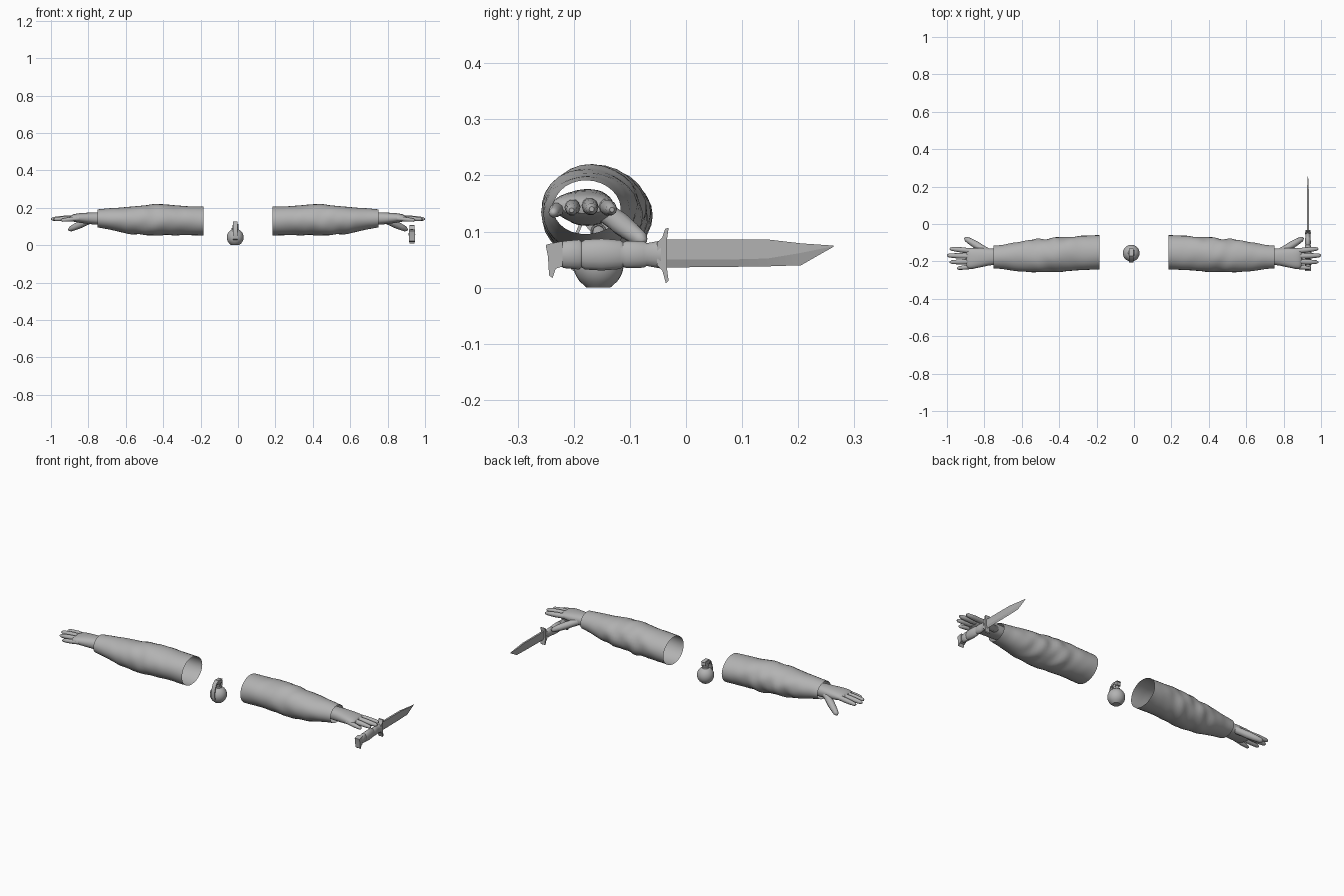
import bpy, bmesh
from math import sin, cos, pi, exp
from mathutils import Vector

if "Cube" in bpy.data.objects:
    bpy.data.objects.remove(bpy.data.objects["Cube"])

GREY = bpy.data.materials.new("plain grey")
GREY.use_nodes = True
GREY.diffuse_color = (0.45, 0.45, 0.45, 1)
GREY.node_tree.nodes["Principled BSDF"].inputs["Base Color"].default_value = GREY.diffuse_color


def finish(name, bm, angle=40, mirror=False, subdivide=0):
    """Turn a bmesh into a shaded object, optionally mirrored across x."""
    bmesh.ops.recalc_face_normals(bm, faces=bm.faces)
    mesh = bpy.data.meshes.new(name)
    bm.to_mesh(mesh)
    bm.free()
    mesh.materials.append(GREY)
    ob = bpy.data.objects.new(name, mesh)
    bpy.context.collection.objects.link(ob)
    if mirror:
        mod = ob.modifiers.new("mirror", 'MIRROR')
        mod.use_mirror_merge = False
    if subdivide:
        ob.modifiers.new("smooth", 'SUBSURF').levels = subdivide
        ob.modifiers["smooth"].render_levels = subdivide
    bpy.ops.object.select_all(action='DESELECT')
    bpy.context.view_layer.objects.active = ob
    ob.select_set(True)
    bpy.ops.object.shade_smooth_by_angle(angle=angle * pi / 180)
    return ob


def bridge(bm, rings, caps=True):
    for a, b in zip(rings, rings[1:]):
        n = len(a)
        for i in range(n):
            bm.faces.new((a[i], a[(i + 1) % n], b[(i + 1) % n], b[i]))
    if caps:
        bm.faces.new(rings[0])
        bm.faces.new(rings[-1])


def loft(name, sections, axis, n=12, caps=True, wobble=None, square=1.0, **kw):
    """Skin elliptical rings; each section is x, y, z, half width, half height."""
    axis = Vector(axis).normalized()
    side = axis.cross((0, 0, 1))
    side = side.normalized() if side.length > 0.01 else Vector((1, 0, 0))
    up = side.cross(axis)
    bm = bmesh.new()
    rings = []
    for x, y, z, w, h in sections:
        ring = []
        for i in range(n):
            a = 2 * pi * i / n
            k = wobble(x, a) if wobble else 1
            c, s = [(abs(f) ** square) * (1 if f > 0 else -1) for f in (cos(a), sin(a))]
            ring.append(bm.verts.new(Vector((x, y, z)) + k * (side * w * c + up * h * s)))
        rings.append(ring)
    bridge(bm, rings, caps)
    return finish(name, bm, **kw)


def extrude_profile(name, outline, x, half, **kw):
    """Extrude a (y, z) outline sideways about x."""
    bm = bmesh.new()
    bridge(bm, [[bm.verts.new((x + d, y, z)) for y, z in outline] for d in (-half, half)])
    return finish(name, bm, **kw)


def resample(stations, count):
    """Evenly spaced sections along x, eased between the given stations."""
    out = []
    first, last = stations[0][0], stations[-1][0]
    for i in range(count):
        x = first + (last - first) * i / (count - 1)
        for a, b in zip(stations, stations[1:]):
            if x <= b[0] + 1e-6:
                t = (x - a[0]) / (b[0] - a[0])
                out.append([p + (q - p) * t for p, q in zip(a, b)])
                break
    return out


# Sleeves: open tubes with folds strongest on the back and top
def folds(x, a):
    mask = exp(-((x - 0.47) / 0.17) ** 2)
    back = 0.35 + 0.65 * max(0, -cos(a - 0.5))
    wave = sin(48 * x + 2.2 * sin(a * 2 + 0.6)) + 0.6 * sin(83 * x - 3 * a)
    return 1 + 0.045 * mask * back * wave + 0.012 * sin(3 * a + 22 * x)


sleeve = [
    (0.185, -0.152, 0.129, 0.092, 0.077),
    (0.30, -0.156, 0.133, 0.091, 0.078),
    (0.41, -0.164, 0.136, 0.092, 0.084),
    (0.50, -0.170, 0.134, 0.089, 0.080),
    (0.60, -0.173, 0.134, 0.082, 0.070),
    (0.70, -0.176, 0.141, 0.065, 0.055),
    (0.752, -0.177, 0.143, 0.060, 0.048),
]
loft("sleeves", resample(sleeve, 34), (1, 0, 0), n=28, caps=False,
     wobble=folds, mirror=True, angle=50)

# Hands: palm with wrist, four fingers and a thumb
palm = [
    (0.68, -0.175, 0.142, 0.042, 0.034),
    (0.76, -0.175, 0.143, 0.044, 0.034),
    (0.80, -0.178, 0.144, 0.050, 0.031),
    (0.85, -0.183, 0.146, 0.056, 0.026),
    (0.88, -0.185, 0.146, 0.056, 0.021),
    (0.90, -0.185, 0.144, 0.050, 0.013),
]
loft("palms", palm, (1, 0, 0), n=16, square=0.85, mirror=True, subdivide=1, angle=60)


def finger(name, base, tip, radius):
    base, tip = Vector(base), Vector(tip)
    taper = ((0, 1), (0.3, 0.95), (0.45, 1), (0.7, 0.88), (0.92, 0.7), (1, 0.3))
    rows = [(*base.lerp(tip, t), radius * f, radius * f) for t, f in taper]
    loft(name, rows, tip - base, n=10, mirror=True, angle=60)


finger("index_fingers", (0.86, -0.145, 0.146), (0.985, -0.132, 0.139), 0.0145)
finger("middle_fingers", (0.86, -0.173, 0.148), (1.0, -0.168, 0.140), 0.0150)
finger("ring_fingers", (0.86, -0.201, 0.147), (0.985, -0.204, 0.138), 0.0142)
finger("little_fingers", (0.85, -0.226, 0.143), (0.947, -0.237, 0.133), 0.0125)
finger("thumbs", (0.785, -0.148, 0.138), (0.905, -0.075, 0.082), 0.020)

# Knife blade: flat spine, ridge line and sharp lower edge
KX = 0.93
blade = bmesh.new()
rows = []
for y, spine, ridge, edge, t in ((-0.04, 0.086, 0.050, 0.036, 0.005),
                                 (0.07, 0.086, 0.050, 0.037, 0.005),
                                 (0.145, 0.086, 0.052, 0.038, 0.005),
                                 (0.205, 0.079, 0.062, 0.040, 0.004),
                                 (0.263, 0.075, 0.074, 0.073, 0.0005)):
    rows.append([blade.verts.new((KX + d, y, z)) for d, z in
                 ((-t, spine), (t, spine), (t, ridge), (0, edge), (-t, ridge))])
bridge(blade, rows)
finish("knife_blade", blade, angle=10)

# Knife handle: swelling grip with grooves
grip = [(-0.235, 0.80), (-0.222, 0.85), (-0.218, 0.95), (-0.190, 1.05), (-0.186, 0.9),
        (-0.180, 1.05), (-0.150, 1.12), (-0.118, 1.02), (-0.112, 0.86), (-0.106, 0.96),
        (-0.075, 0.92), (-0.070, 0.80), (-0.045, 0.98)]
loft("knife_grip", [(KX, y, 0.059, 0.016 * f, 0.026 * f) for y, f in grip],
     (0, 1, 0), n=14)

# Curved cross guard and slanted pommel
extrude_profile("knife_guard", [(-0.036, 0.008), (-0.031, 0.012), (-0.034, 0.035),
                                (-0.034, 0.085), (-0.031, 0.107), (-0.037, 0.105),
                                (-0.042, 0.09), (-0.052, 0.08), (-0.052, 0.04),
                                (-0.042, 0.03)], KX, 0.014, angle=30)
extrude_profile("knife_pommel", [(-0.250, 0.076), (-0.244, 0.078), (-0.220, 0.083),
                                 (-0.220, 0.038), (-0.232, 0.034), (-0.238, 0.017),
                                 (-0.244, 0.022), (-0.246, 0.055)],
                KX, 0.015, angle=30)

# Grenade: round body with a flat base, neck, fuse head
GX, GY = -0.015, -0.156
body = []
for i in range(13):
    a = -1.15 + i * 2.5 / 12
    r = 0.045 * cos(a)
    body.append((GX, GY, 0.042 + 0.046 * sin(a), r, r))
body[0] = (GX, GY, 0, 0.021, 0.021)
loft("grenade_body", body, (0, 0, 1), n=24)
loft("grenade_neck", [(GX, GY, z, r, r) for z, r in
                      ((0.082, 0.019), (0.092, 0.019), (0.093, 0.014), (0.108, 0.014))],
     (0, 0, 1), n=14)
extrude_profile("fuse_head", [(-0.136, 0.102), (-0.138, 0.122), (-0.172, 0.124),
                              (-0.180, 0.112), (-0.172, 0.102)], GX, 0.012, angle=30)

# Safety lever hugging the front of the body
outer = [(-0.136, 0.126), (-0.172, 0.128), (-0.190, 0.114), (-0.204, 0.082),
         (-0.207, 0.056), (-0.204, 0.032)]
inner = [(y + 0.005, z - 0.003) for y, z in reversed(outer)]
extrude_profile("safety_lever", outer + inner, GX, 0.011, angle=30)

# Pull ring at the side of the fuse head
bpy.ops.mesh.primitive_torus_add(location=(GX + 0.015, GY, 0.100), rotation=(0, pi / 2, 0),
                                 major_radius=0.012, minor_radius=0.002,
                                 major_segments=18, minor_segments=6)
ring = bpy.context.object
ring.name = "pull_ring"
ring.data.materials.append(GREY)
bpy.ops.object.shade_smooth_by_angle()
